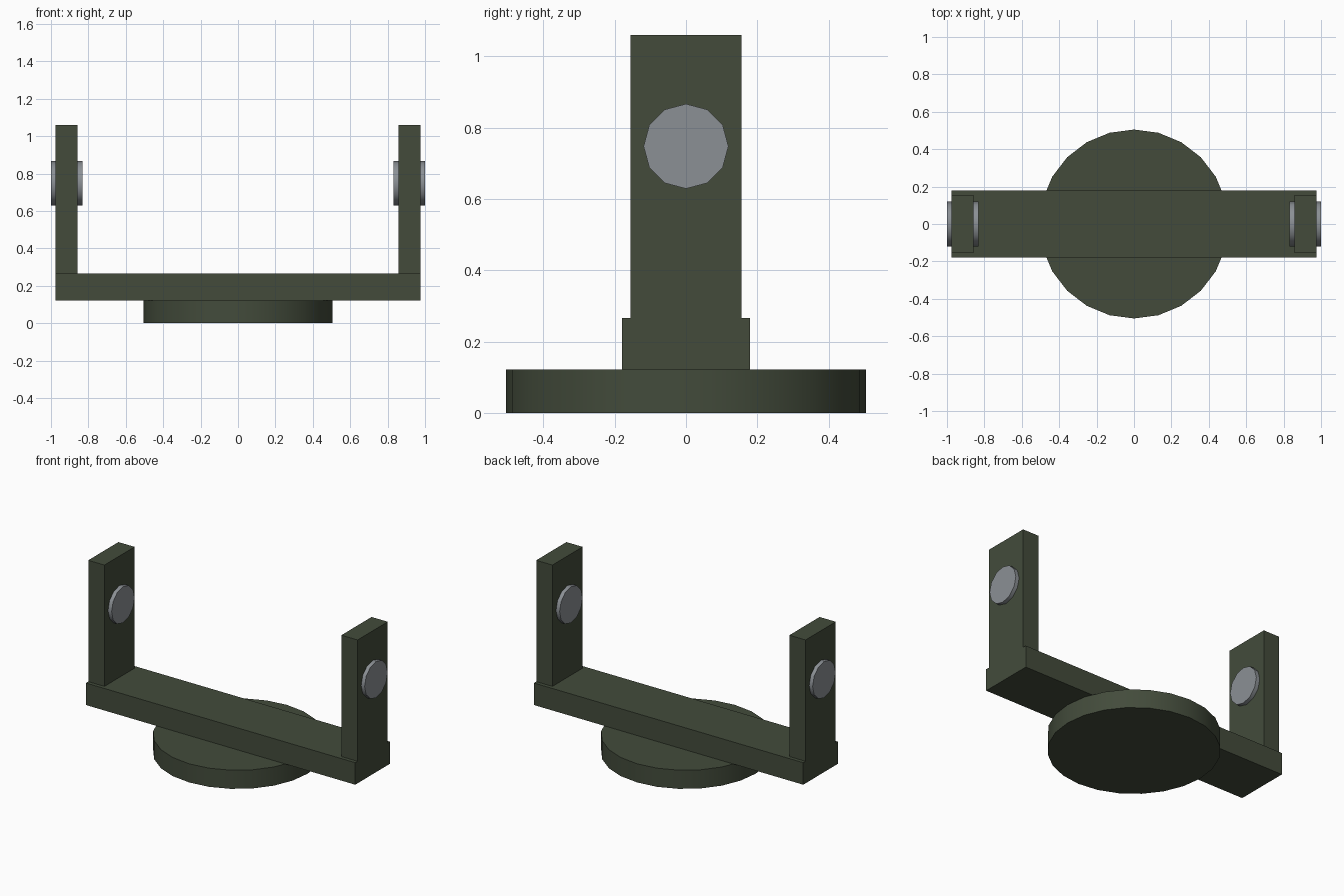
import bpy
import math

if "Cube" in bpy.data.objects:
    bpy.data.objects.remove(bpy.data.objects["Cube"], do_unlink=True)


def material(name, rgb):
    mat = bpy.data.materials.new(name)
    mat.use_nodes = True
    mat.diffuse_color = (*rgb, 1)
    mat.node_tree.nodes["Principled BSDF"].inputs["Base Color"].default_value = (*rgb, 1)
    return mat


olive = material("olive paint", (0.056, 0.071, 0.044))
steel = material("grey steel", (0.26, 0.28, 0.30))


def finish(name, mat):
    obj = bpy.context.object
    obj.name = name
    obj.data.materials.append(mat)
    return obj


def box(name, mat, low, high):
    centre = [(a + b) / 2 for a, b in zip(low, high)]
    bpy.ops.mesh.primitive_cube_add(size=1, location=centre)
    bpy.context.object.scale = [b - a for a, b in zip(low, high)]
    bpy.ops.object.transform_apply(location=False, rotation=False, scale=True)
    return finish(name, mat)


def cylinder(name, mat, sides, radius, depth, centre, rotation=(0, 0, 0)):
    bpy.ops.mesh.primitive_cylinder_add(vertices=sides, radius=radius, depth=depth,
                                        location=centre, rotation=rotation)
    bpy.ops.object.shade_smooth_by_angle(angle=math.radians(40))
    return finish(name, mat)


# Round foot and the crossbar resting on it
BASE_TOP, BAR_TOP = 0.122, 0.266
cylinder("round_base", olive, 24, 0.505, BASE_TOP, (0, 0, BASE_TOP / 2))
box("crossbar", olive, (-0.975, -0.18, BASE_TOP), (0.975, 0.18, BAR_TOP))

# Upright arms, each with a pivot pin passing through it
for side, sign in (("left", 1), ("right", -1)):
    inner, outer = sorted((sign * 0.858, sign * 0.975))
    box(side + "_arm", olive, (inner, -0.156, BAR_TOP), (outer, 0.156, 1.06))
    cylinder(side + "_pivot_pin", steel, 12, 0.119, 0.168,
             (sign * 0.916, 0, 0.748), (0, math.pi / 2, 0))
